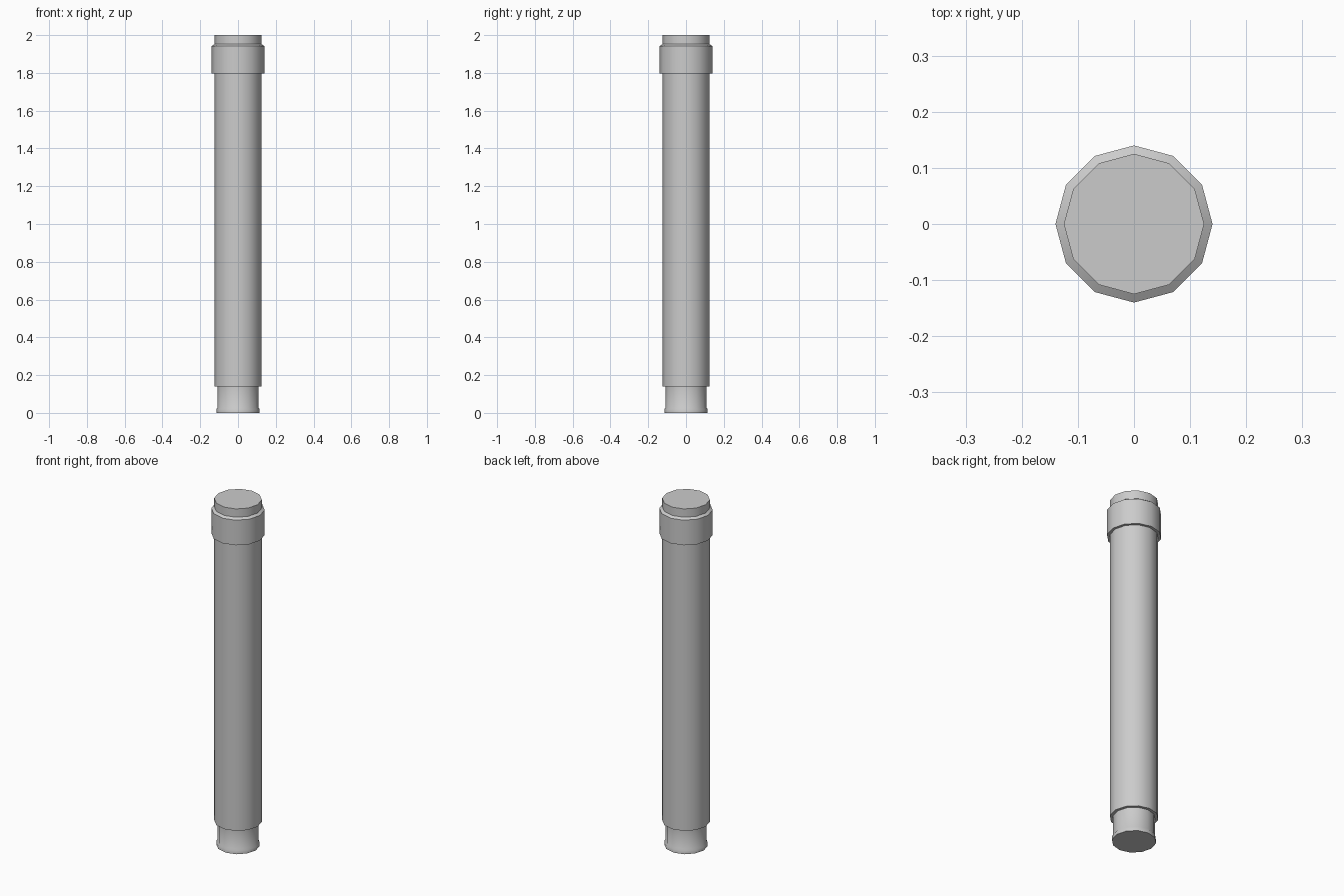
import bpy, bmesh, math

if "Cube" in bpy.data.objects:
    bpy.data.objects.remove(bpy.data.objects["Cube"])

SIDES = 12

# Outline of the post as (radius, height), bottom to top
PROFILE = [
    (0.114, 0.0), (0.114, 0.02), (0.109, 0.028), (0.109, 0.14),  # foot
    (0.125, 0.14), (0.125, 1.797),                               # shaft
    (0.140, 1.797), (0.140, 1.942), (0.125, 1.952),              # collar
    (0.125, 2.0),                                                # tip
]


def lathe(name, profile):
    bm = bmesh.new()
    rings = []
    for r, z in profile:
        rings.append([bm.verts.new((r * math.cos(2 * math.pi * i / SIDES),
                                    r * math.sin(2 * math.pi * i / SIDES), z))
                      for i in range(SIDES)])
    for a, b in zip(rings, rings[1:]):
        for i in range(SIDES):
            j = (i + 1) % SIDES
            bm.faces.new((a[i], a[j], b[j], b[i]))
    # end caps
    bm.faces.new(rings[0][::-1])
    bm.faces.new(rings[-1])
    mesh = bpy.data.meshes.new(name)
    bm.to_mesh(mesh)
    bm.free()
    obj = bpy.data.objects.new(name, mesh)
    bpy.context.collection.objects.link(obj)
    return obj


post = lathe("post", PROFILE)

# Round sides shade smooth, ledges stay sharp
bpy.context.view_layer.objects.active = post
post.select_set(True)
bpy.ops.object.shade_smooth_by_angle(angle=math.radians(35))
